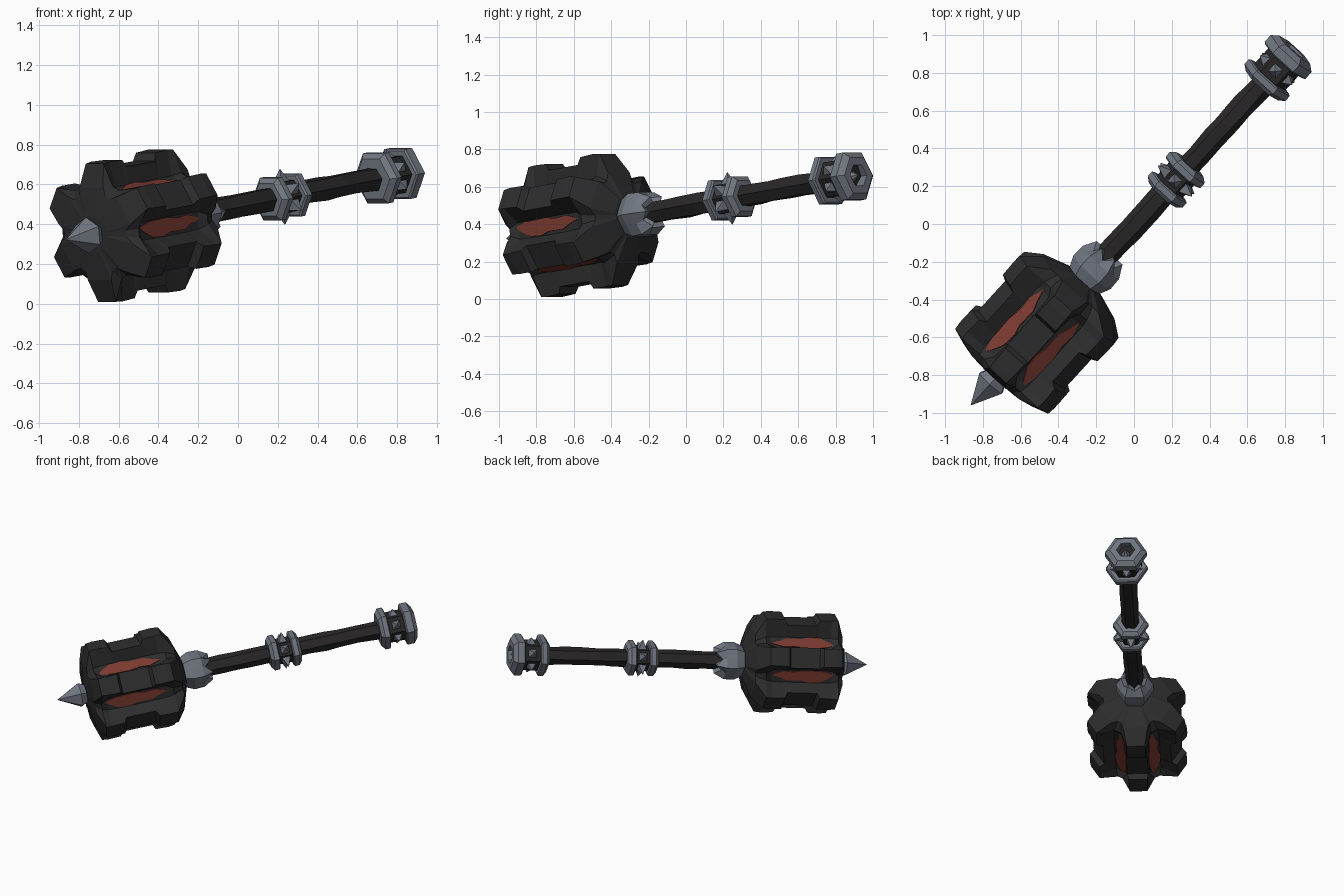
import bpy, bmesh, math, random
from mathutils import Matrix, Vector

if "Cube" in bpy.data.objects:
    bpy.data.objects.remove(bpy.data.objects["Cube"])

random.seed(4)

# Weapon frame: local z runs along the shaft from head to pommel
A = Vector((0.667, 0.732, 0.132)).normalized()
U = Vector((A.y, -A.x, 0)).normalized()
V = Vector((0, 0, 1)) - A * A.z
V.normalize()
O = Vector((0.215, 0.225, 0.536))
FRAME = Matrix((U, V, A)).transposed().to_4x4()
FRAME.translation = O


def material(name, rgb):
    m = bpy.data.materials.new(name)
    m.diffuse_color = (*rgb, 1)
    m.use_nodes = True
    m.node_tree.nodes["Principled BSDF"].inputs["Base Color"].default_value = m.diffuse_color
    return m


BLACK = material("charcoal", (0.026, 0.026, 0.026))
GRIP = material("grip black", (0.022, 0.020, 0.020))
STEEL = material("steel", (0.165, 0.185, 0.22))
RED = material("ember red", (0.20, 0.042, 0.03))


def finish(bm, name, mat):
    bm.transform(FRAME)
    bmesh.ops.recalc_face_normals(bm, faces=bm.faces)
    me = bpy.data.meshes.new(name)
    bm.to_mesh(me)
    bm.free()
    me.materials.append(mat)
    ob = bpy.data.objects.new(name, me)
    bpy.context.collection.objects.link(ob)
    return ob


def loft(bm, rings, closed=False):
    """Skin rings of points; cap the ends, or join last to first if closed."""
    vs = [[bm.verts.new(p) for p in r] for r in rings]
    n = len(vs[0])
    pairs = list(zip(vs, vs[1:])) + ([(vs[-1], vs[0])] if closed else [])
    for a, b in pairs:
        for i in range(n):
            j = (i + 1) % n
            bm.faces.new((a[i], a[j], b[j], b[i]))
    if not closed:
        bm.faces.new(vs[0])
        bm.faces.new(vs[-1])


def polar(r, deg, t):
    a = math.radians(deg)
    return Vector((r * math.cos(a), r * math.sin(a), t))


def hexagon(r, t, turn=0):
    return [polar(r, turn + 60 * i, t) for i in range(6)]


def hex_part(name, profile, mat, closed=False, turn=0):
    bm = bmesh.new()
    loft(bm, [hexagon(r, t, turn) for t, r in profile], closed)
    return finish(bm, name, mat)


def stud_ring(name, t, r_base, r_tip, half):
    """Six four-sided spikes pointing outward between the hexagon corners."""
    bm = bmesh.new()
    for k in range(6):
        d = polar(1, 30 + 60 * k, 0)
        s = polar(1, 120 + 60 * k, 0)
        c = Vector((0, 0, t))
        base = [bm.verts.new(c + d * r_base + s * x * half + Vector((0, 0, z * half)))
                for x, z in ((-1, -1), (1, -1), (1, 1), (-1, 1))]
        tip = bm.verts.new(c + d * r_tip)
        bm.faces.new(base)
        for i in range(4):
            bm.faces.new((base[i], base[(i + 1) % 4], tip))
    finish(bm, name, STEEL)


# Head: six-ribbed star section (t, valley radius, base half width, rib radius, rib half width)
stations = [
    (-0.715, 0.100, 0.050, 0.110, 0.045),
    (-0.765, 0.200, 0.100, 0.245, 0.085),
    (-0.835, 0.235, 0.105, 0.354, 0.062),
    (-0.88, 0.226, 0.080, 0.358, 0.066),
    (-0.970, 0.225, 0.075, 0.354, 0.066),
    (-0.990, 0.225, 0.075, 0.314, 0.073),
    (-1.200, 0.225, 0.075, 0.314, 0.073),
    (-1.220, 0.225, 0.075, 0.350, 0.066),
    (-1.310, 0.226, 0.080, 0.354, 0.064),
    (-1.355, 0.235, 0.112, 0.350, 0.060),
    (-1.395, 0.190, 0.090, 0.235, 0.080),
    (-1.415, 0.080, 0.038, 0.090, 0.035),
]


def star(t, rb, wb, rt, wt):
    pts = []
    for k in range(6):
        d, s = polar(1, 30 + 60 * k, 0), polar(1, 120 + 60 * k, 0)
        for r, w in ((rb, -wb), (rt, -wt), (rt, wt), (rb, wb)):
            pts.append(d * r + s * w + Vector((0, 0, t)))
    return pts


bm = bmesh.new()
loft(bm, [star(*s) for s in stations])
finish(bm, "mace_head", BLACK)

# Glowing jagged cracks on the panels between the ribs
crack = [(-1.33, -0.022), (-1.25, -0.042), (-1.11, -0.046), (-1.03, -0.034), (-0.96, -0.040),
         (-0.87, -0.010), (-0.94, 0.010), (-0.99, 0.032), (-1.10, 0.030), (-1.15, 0.046),
         (-1.23, 0.040), (-1.29, 0.008)]
dist = 0.225 * math.cos(math.pi / 6) + 0.075 * 0.5
bm = bmesh.new()
for k in range(6):
    d, s = polar(1, 60 * k, 0), polar(1, 90 + 60 * k, 0)
    flip = 1 if k % 2 else -1
    loft(bm, [[d * (dist + h) + s * w * flip + Vector((0, 0, t)) for t, w in crack]
              for h in (-0.002, 0.007)])
finish(bm, "ember_cracks", RED)

# Front spike
hex_part("front_spike", [(-1.38, 0.050), (-1.455, 0.092), (-1.615, 0.002)], STEEL, turn=30)


# Collar joining head and shaft, with a notched crown around the shaft
def crown(t, r, notch=0.0):
    pts = []
    for i in range(6):
        pts.append(polar(r, 60 * i, t))
        pts.append(polar(r * 0.88, 60 * i + 30, t - notch))
    return pts


bm = bmesh.new()
loft(bm, [crown(-0.73, 0.100), crown(-0.655, 0.133), crown(-0.585, 0.130),
          crown(-0.515, 0.092, 0.045), crown(-0.515, 0.060, 0.045)])
finish(bm, "collar", STEEL)

# Shaft: roughly hewn hexagonal grip
bm = bmesh.new()
rings = []
for t in (-0.72, -0.45, -0.33, -0.2, 0.0, 0.2, 0.3, 0.42, 0.55, 0.68, 0.91):
    rings.append([polar(0.064 + random.uniform(-0.006, 0.004), 60 * i,
                        t + random.uniform(-0.02, 0.02)) for i in range(6)])
loft(bm, rings)
finish(bm, "shaft", GRIP)


# Chamfered hexagonal bands with a hole for the shaft
def band(name, t0, t1, r, hole, c0, c1):
    hex_part(name, [(t0, hole), (t0, r - c0), (t0 + c0 * 0.8, r), (t1 - c1 * 0.8, r),
                    (t1, r - c1), (t1, hole)], STEEL, closed=True)


# Grip fitting: two bands around a dark core carrying studs
band("grip_band_lower", -0.098, -0.035, 0.124, 0.055, 0.028, 0.010)
band("grip_band_upper", 0.060, 0.123, 0.124, 0.055, 0.010, 0.028)
hex_part("grip_core", [(-0.05, 0.090), (0.075, 0.090)], GRIP)
stud_ring("grip_studs", 0.0125, 0.075, 0.142, 0.030)

# Pommel: band, dark studded core and open cap
band("pommel_band", 0.692, 0.757, 0.146, 0.055, 0.030, 0.010)
band("pommel_cap", 0.868, 0.952, 0.146, 0.065, 0.010, 0.035)
hex_part("pommel_core", [(0.74, 0.108), (0.88, 0.108)], GRIP)
stud_ring("pommel_studs", 0.8125, 0.09, 0.134, 0.030)

# Small point inside the pommel opening
hex_part("pommel_point", [(0.90, 0.034), (0.948, 0.003)], STEEL)
